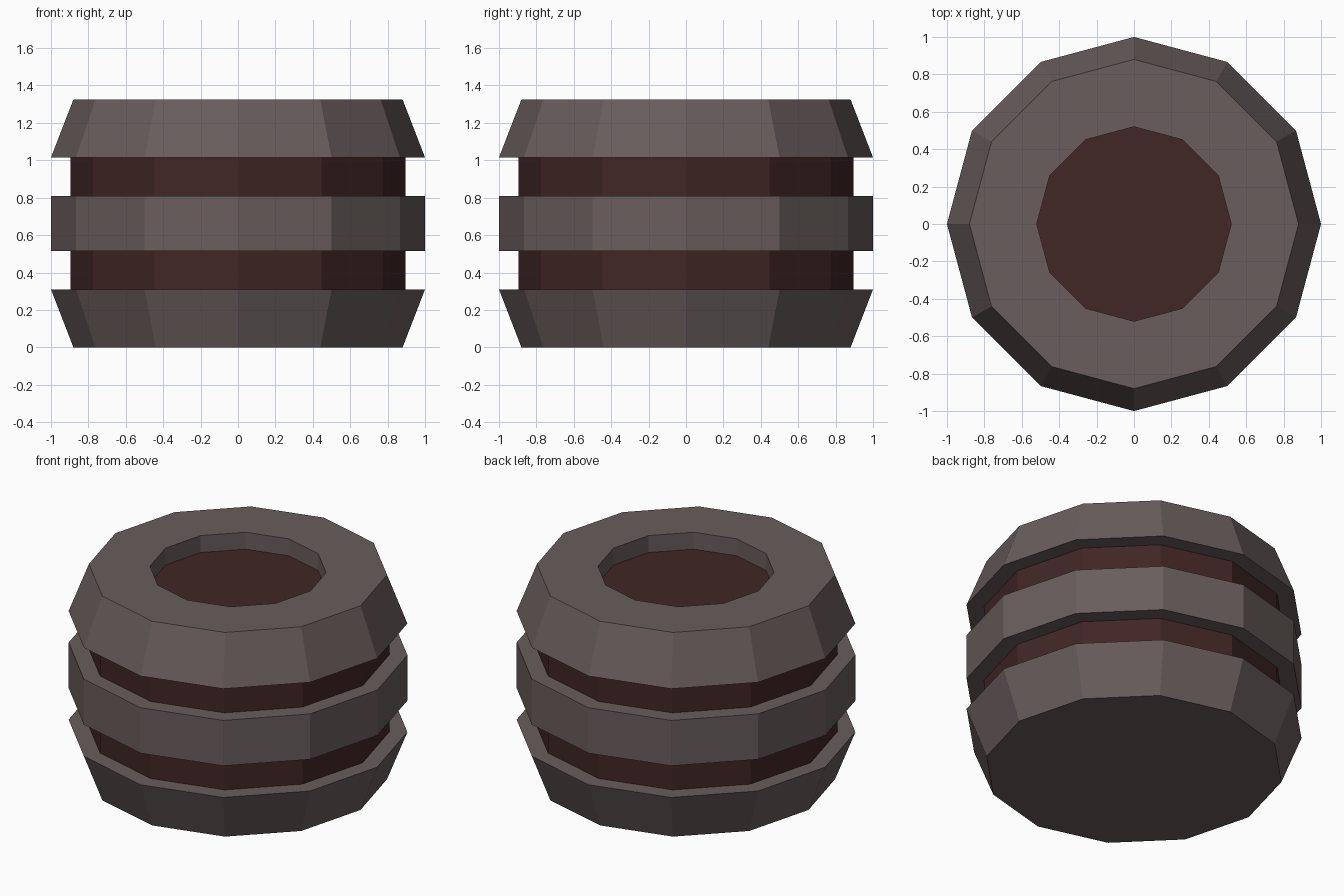
import bpy, bmesh
from math import cos, sin, tau

SIDES = 12

cube = bpy.data.objects.get("Cube")
if cube:
    bpy.data.objects.remove(cube, do_unlink=True)


def make_material(name, rgb):
    mat = bpy.data.materials.new(name)
    mat.use_nodes = True
    color = (*rgb, 1.0)
    mat.diffuse_color = color
    bsdf = mat.node_tree.nodes["Principled BSDF"]
    bsdf.inputs["Base Color"].default_value = color
    bsdf.inputs["Roughness"].default_value = 0.8
    return mat


def turned_part(name, profile, mat, hollow=False):
    """Turn a (radius, height) profile into a faceted solid; hollow closes it as a ring."""
    bm = bmesh.new()
    loops = [[bm.verts.new((r * cos(tau * i / SIDES), r * sin(tau * i / SIDES), z))
              for i in range(SIDES)] for r, z in profile]
    pairs = list(zip(loops, loops[1:]))
    if hollow:
        pairs.append((loops[-1], loops[0]))
    else:
        bm.faces.new(loops[0])
        bm.faces.new(loops[-1])
    for low, high in pairs:
        for i in range(SIDES):
            j = (i + 1) % SIDES
            bm.faces.new((low[i], low[j], high[j], high[i]))
    bmesh.ops.recalc_face_normals(bm, faces=bm.faces)
    mesh = bpy.data.meshes.new(name)
    bm.to_mesh(mesh)
    bm.free()
    mesh.materials.append(mat)
    obj = bpy.data.objects.new(name, mesh)
    bpy.context.collection.objects.link(obj)
    return obj


casing = make_material("warm grey casing", (0.14, 0.11, 0.108))
dark_red = make_material("dark red core", (0.053, 0.019, 0.019))

# Core, showing between the bands and at the bottom of the top recess
turned_part("core", [(0.895, 0.2), (0.895, 1.215)], dark_red)

# Tapered foot, straight middle band and tapered lid with a round recess
turned_part("base_band", [(0.88, 0), (1, 0.31), (0.85, 0.31)], casing)
turned_part("middle_band", [(0.85, 0.515), (1, 0.515), (1, 0.81), (0.85, 0.81)],
            casing, hollow=True)
turned_part("top_band", [(0.85, 1.015), (1, 1.015), (0.88, 1.325), (0.52, 1.325), (0.52, 1.2)],
            casing, hollow=True)
